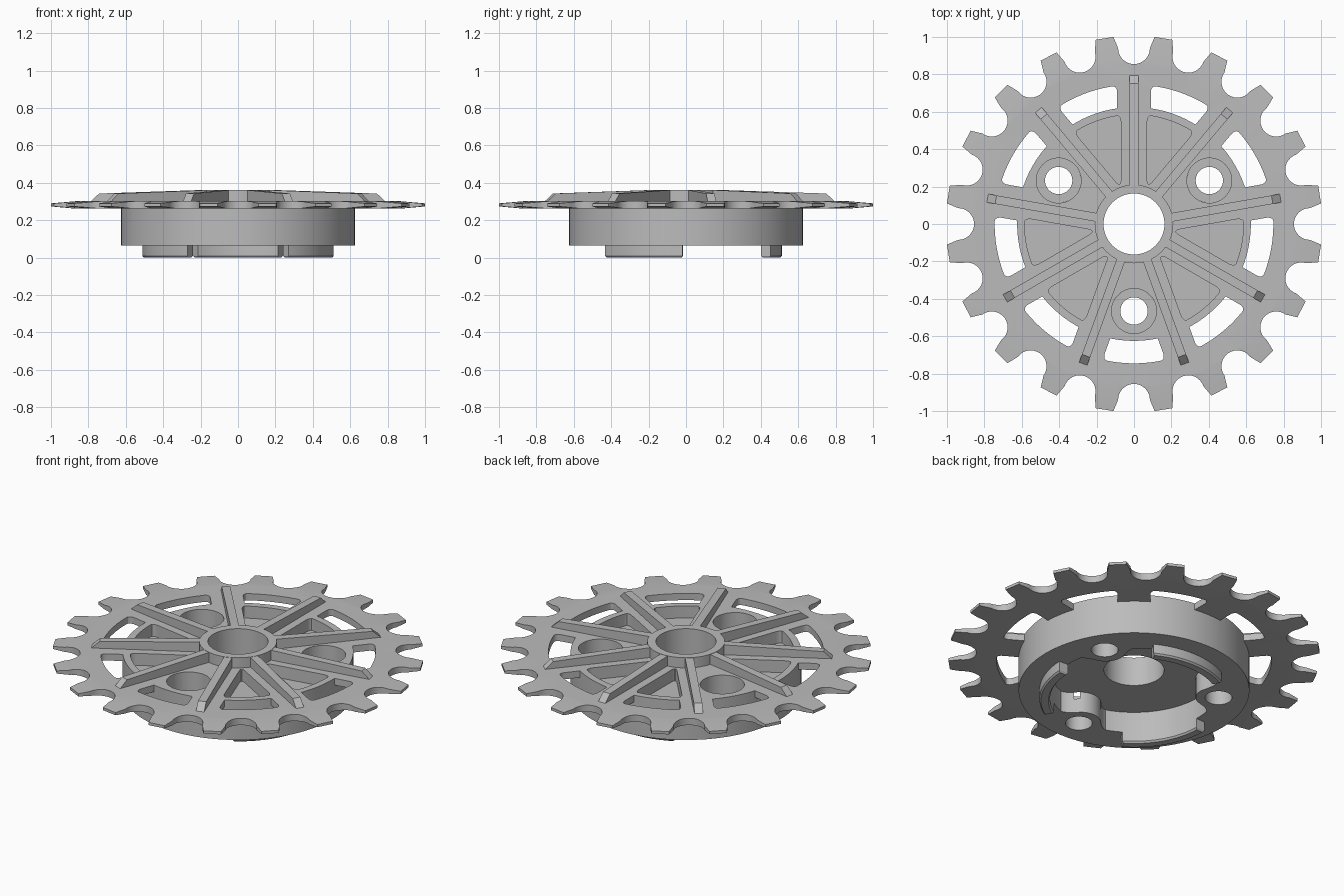
import bpy, bmesh
from math import sin, cos, pi, radians, sqrt, asin

cube = bpy.data.objects.get("Cube")
if cube:
    bpy.data.objects.remove(cube, do_unlink=True)

GREY = (0.5, 0.5, 0.5, 1)
metal = bpy.data.materials.new("grey metal")
metal.use_nodes = True
metal.diffuse_color = GREY
metal.node_tree.nodes["Principled BSDF"].inputs["Base Color"].default_value = GREY

RIBS = [90 + 40 * i for i in range(9)]
BOLTS = [30, 150, 270]
PLATE_LOW, PLATE_TOP = 0.262, 0.302


def polar(r, deg):
    return r * cos(radians(deg)), r * sin(radians(deg))


def circle(r, n=96, centre=(0, 0)):
    return [(centre[0] + r * cos(2 * pi * i / n), centre[1] + r * sin(2 * pi * i / n))
            for i in range(n)]


def arc(r, start, end, n=14):
    return [polar(r, start + (end - start) * i / n) for i in range(n + 1)]


def loft(name, layers, corner=0.0):
    """Solid through stacked (outline, z) layers, optionally rounding upright corners."""
    bm = bmesh.new()
    rings = [[bm.verts.new((x, y, z)) for x, y in outline] for outline, z in layers]
    n = len(rings[0])
    for low, high in zip(rings, rings[1:]):
        for i in range(n):
            j = (i + 1) % n
            bm.faces.new((low[i], low[j], high[j], high[i]))
    bm.faces.new(rings[0][::-1])
    bm.faces.new(rings[-1])
    bmesh.ops.recalc_face_normals(bm, faces=bm.faces)
    if corner:
        upright = [e for e in bm.edges
                   if abs(e.verts[0].co.z - e.verts[1].co.z) > 1e-4
                   and e.calc_face_angle(0) > 0.6]
        bmesh.ops.bevel(bm, geom=upright, offset=corner, segments=5,
                        profile=0.5, affect='EDGES')
    mesh = bpy.data.meshes.new(name)
    bm.to_mesh(mesh)
    bm.free()
    ob = bpy.data.objects.new(name, mesh)
    mesh.materials.append(metal)
    bpy.context.collection.objects.link(ob)
    return ob


def prism(name, outline, z0, z1, corner=0.0):
    return loft(name, [(outline, z0), (outline, z1)], corner)


def combine(target, tool, operation):
    """Apply an exact boolean and discard the tool."""
    tool.hide_render = True
    mod = target.modifiers.new(operation.lower(), 'BOOLEAN')
    mod.operation, mod.solver, mod.object = operation, 'EXACT', tool
    bpy.context.view_layer.objects.active = target
    bpy.ops.object.modifier_apply(modifier=mod.name)
    bpy.data.objects.remove(tool, do_unlink=True)


def sector(mid, offset, r_in, r_out):
    """Outline between two ribs, with sides parallel to the ribs."""
    def half(r):
        return 20 - asin(offset / r) * 180 / pi
    inner = [polar(r_in, mid)] if half(r_in) < 0.5 else arc(r_in, mid + half(r_in), mid - half(r_in))
    return arc(r_out, mid - half(r_out), mid + half(r_out)) + inner


# Toothed plate, thinned towards the tooth tips
outline = []
for k in range(20):
    a = radians(18 * k)
    local = [(-0.11, 1.0)]
    local += [(0.085 * cos(t), 0.94 + 0.085 * sin(t))
              for t in [pi + pi * i / 16 for i in range(17)]]
    local += [(0.11, 1.0)]
    outline += [(x * cos(a) + y * sin(a), y * cos(a) - x * sin(a)) for x, y in local]
body = prism("sprocket_body", outline, 0.2, 0.4)
taper = loft("taper", [(circle(1.03, 120), 0.276), (circle(0.87, 120), PLATE_LOW)][::-1]
             + [(circle(1.03, 120), 0.288), (circle(0.87, 120), PLATE_TOP)])
combine(body, taper, 'INTERSECT')

# Windows outside the drum
for rib in RIBS:
    window = prism("window", sector(rib + 20, 0.09, 0.58, 0.745), 0.2, 0.4, 0.035)
    combine(body, window, 'DIFFERENCE')

# Drum under the plate
combine(body, prism("drum", circle(0.625), 0.065, PLATE_TOP), 'UNION')

# Triangular lightening pockets in the top
for rib in RIBS:
    if (rib + 20) % 360 not in BOLTS:
        pocket = prism("pocket", sector(rib + 20, 0.07, 0.2055, 0.585), 0.23, 0.4, 0.04)
        combine(body, pocket, 'DIFFERENCE')


# Underside hollow, leaving filleted lobes around the bolts
def hollow_radius(deg):
    d = radians((deg - 30 + 60) % 120 - 60)
    gap = 0.125 ** 2 - (0.465 * sin(d)) ** 2
    return 0.465 * cos(d) - sqrt(gap) if gap > 0 and abs(d) < 1 else 0.455


hollow = []
for i in range(180):
    near = [hollow_radius(2 * i + s) for s in range(-4, 5)]
    hollow.append(polar(sum(near) / len(near), 2 * i))
combine(body, prism("hollow", hollow, -0.1, 0.19), 'DIFFERENCE')

# Bolt holes with counterbores, and the centre bore
for deg in BOLTS:
    spot = polar(0.465, deg)
    combine(body, prism("counterbore", circle(0.12, 48, spot), 0.15, 0.4), 'DIFFERENCE')
    combine(body, prism("bolt_hole", circle(0.073, 40, spot), -0.1, 0.4), 'DIFFERENCE')
combine(body, prism("bore", circle(0.163, 64), -0.1, 0.5), 'DIFFERENCE')

# Raised hub with nine ribs
hub = prism("ribbed_hub", circle(0.21, 72), 0.28, 0.363)
for deg in RIBS:
    rib = prism("rib", [(0.185, 0.281), (0.795, 0.281), (0.795, PLATE_TOP),
                        (0.75, 0.343), (0.185, 0.362)], -0.023, 0.023)
    ux, uy = polar(1, deg)
    for v in rib.data.vertices:
        r, z, side = v.co
        v.co = (r * ux - side * uy, r * uy + side * ux, z)
    bm = bmesh.new()
    bm.from_mesh(rib.data)
    bmesh.ops.recalc_face_normals(bm, faces=bm.faces)
    bm.to_mesh(rib.data)
    bm.free()
    combine(hub, rib, 'UNION')
combine(hub, prism("hub_bore", circle(0.163, 64), 0, 0.5), 'DIFFERENCE')

# Locating tabs under the drum, chamfered at the foot
parts = [body, hub]
for name, mid in (("back_tab", 90), ("right_tab", 210), ("left_tab", 330)):
    def ring(inset):
        h = 28 - inset * 100
        return arc(0.512 - inset, mid - h, mid + h, 24) + arc(0.455 + inset, mid + h, mid - h, 24)
    parts.append(loft(name, [(ring(0.008), 0), (ring(0), 0.01), (ring(0), 0.065)]))

# Smooth curved walls, keep edges crisp
for ob in parts:
    bpy.ops.object.select_all(action='DESELECT')
    ob.select_set(True)
    bpy.context.view_layer.objects.active = ob
    bpy.ops.object.shade_smooth_by_angle(angle=radians(25))
